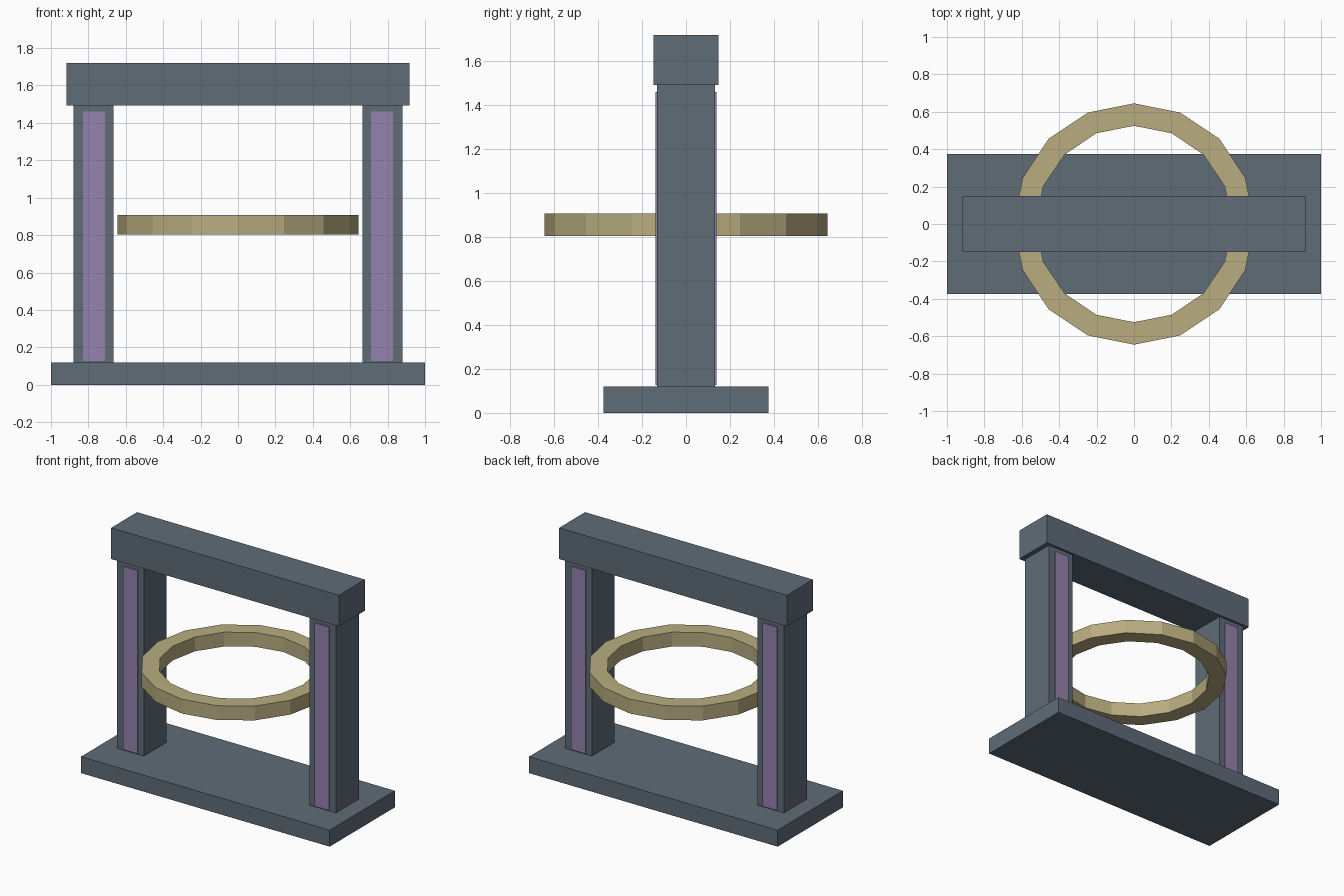
import bpy, bmesh, math

if "Cube" in bpy.data.objects:
    bpy.data.objects.remove(bpy.data.objects["Cube"])


def material(name, rgb):
    """Flat colour given as sRGB 0-255, stored as linear."""
    lin = [((c / 255 + 0.055) / 1.055) ** 2.4 for c in rgb]
    m = bpy.data.materials.new(name)
    m.diffuse_color = (*lin, 1)
    m.use_nodes = True
    m.node_tree.nodes["Principled BSDF"].inputs["Base Color"].default_value = m.diffuse_color
    return m


slate = material("slate_grey", (94, 108, 119))
brass = material("pale_brass", (184, 172, 127))
violet = material("muted_violet", (148, 131, 173))


def add_object(name, bm, mat):
    bmesh.ops.recalc_face_normals(bm, faces=bm.faces)
    me = bpy.data.meshes.new(name)
    bm.to_mesh(me)
    bm.free()
    me.materials.append(mat)
    ob = bpy.data.objects.new(name, me)
    bpy.context.collection.objects.link(ob)
    return ob


def box(name, mat, x, y, z):
    """Box from (min, max) ranges on each axis."""
    bm = bmesh.new()
    bmesh.ops.create_cube(bm, size=1)
    for v in bm.verts:
        v.co = [lo + (c + 0.5) * (hi - lo) for c, (lo, hi) in zip(v.co, (x, y, z))]
    return add_object(name, bm, mat)


def ring(name, mat, inner, outer, z0, z1, sides):
    """Square-section ring: a rectangle profile spun round z."""
    bm = bmesh.new()
    pts = [(inner, z0), (outer, z0), (outer, z1), (inner, z1)]
    loops = []
    for i in range(sides):
        a = 2 * math.pi * i / sides
        loops.append([bm.verts.new((r * math.cos(a), r * math.sin(a), z)) for r, z in pts])
    for i in range(sides):
        a, b = loops[i], loops[(i + 1) % sides]
        for j in range(4):
            k = (j + 1) % 4
            bm.faces.new((a[j], b[j], b[k], a[k]))
    return add_object(name, bm, mat)


# Base slab and top lintel
box("base", slate, (-1, 1), (-0.375, 0.375), (0, 0.12))
box("lintel", slate, (-0.916, 0.916), (-0.149, 0.149), (1.493, 1.72))

# Posts with a thin inlay plate on front and back
for side, s in (("left", -1), ("right", 1)):
    box(side + "_post", slate, sorted((s * 0.666, s * 0.88)), (-0.131, 0.131), (0.12, 1.493))
    for face, f in (("front", -1), ("back", 1)):
        box(f"{side}_{face}_inlay", violet, sorted((s * 0.711, s * 0.829)),
            sorted((f * 0.131, f * 0.139)), (0.127, 1.46))

# Floating sixteen-sided ring
ring("floating_ring", brass, 0.525, 0.645, 0.804, 0.908, 16)
